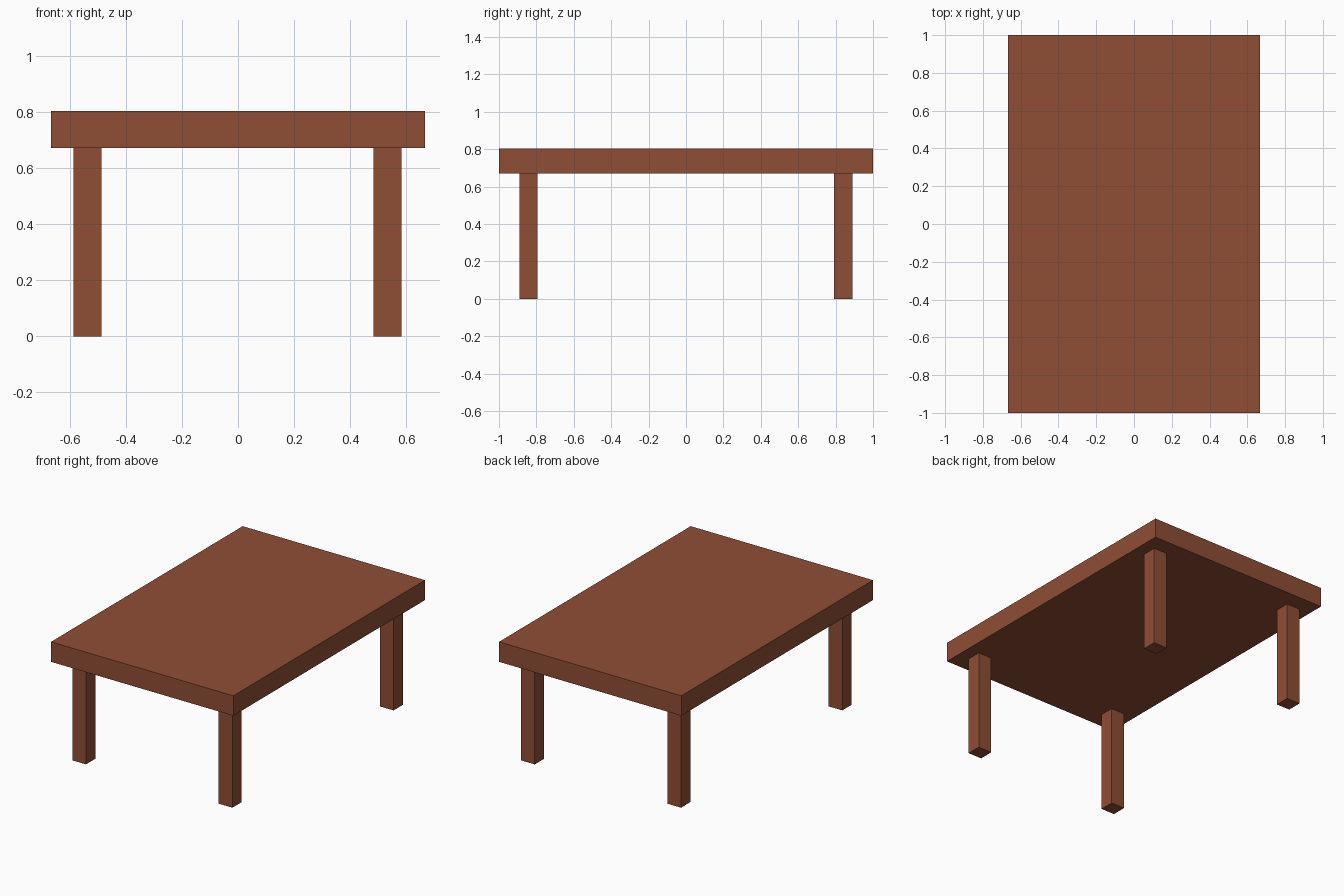
import bpy

if "Cube" in bpy.data.objects:
    bpy.data.objects.remove(bpy.data.objects["Cube"])

wood = bpy.data.materials.new("brown wood")
wood.diffuse_color = (0.275, 0.076, 0.036, 1)
wood.use_nodes = True
wood.node_tree.nodes["Principled BSDF"].inputs["Base Color"].default_value = wood.diffuse_color


def box(name, x, y, z):
    """Box spanning the (low, high) ranges on each axis."""
    bpy.ops.mesh.primitive_cube_add(size=1, location=[sum(r) / 2 for r in (x, y, z)])
    ob = bpy.context.object
    ob.name = name
    ob.scale = [r[1] - r[0] for r in (x, y, z)]
    bpy.ops.object.transform_apply(location=False, rotation=False, scale=True)
    ob.data.materials.append(wood)


# Thick slab top
box("table_top", (-0.666, 0.666), (-1, 1), (0.671, 0.803))

# Four square legs, inset from the corners
for x_name, x in (("left", (-0.586, -0.487)), ("right", (0.483, 0.583))):
    for y_name, y in (("front", (-0.891, -0.794)), ("back", (0.791, 0.889))):
        box(f"{y_name}_{x_name}_leg", x, y, (0, 0.671))
